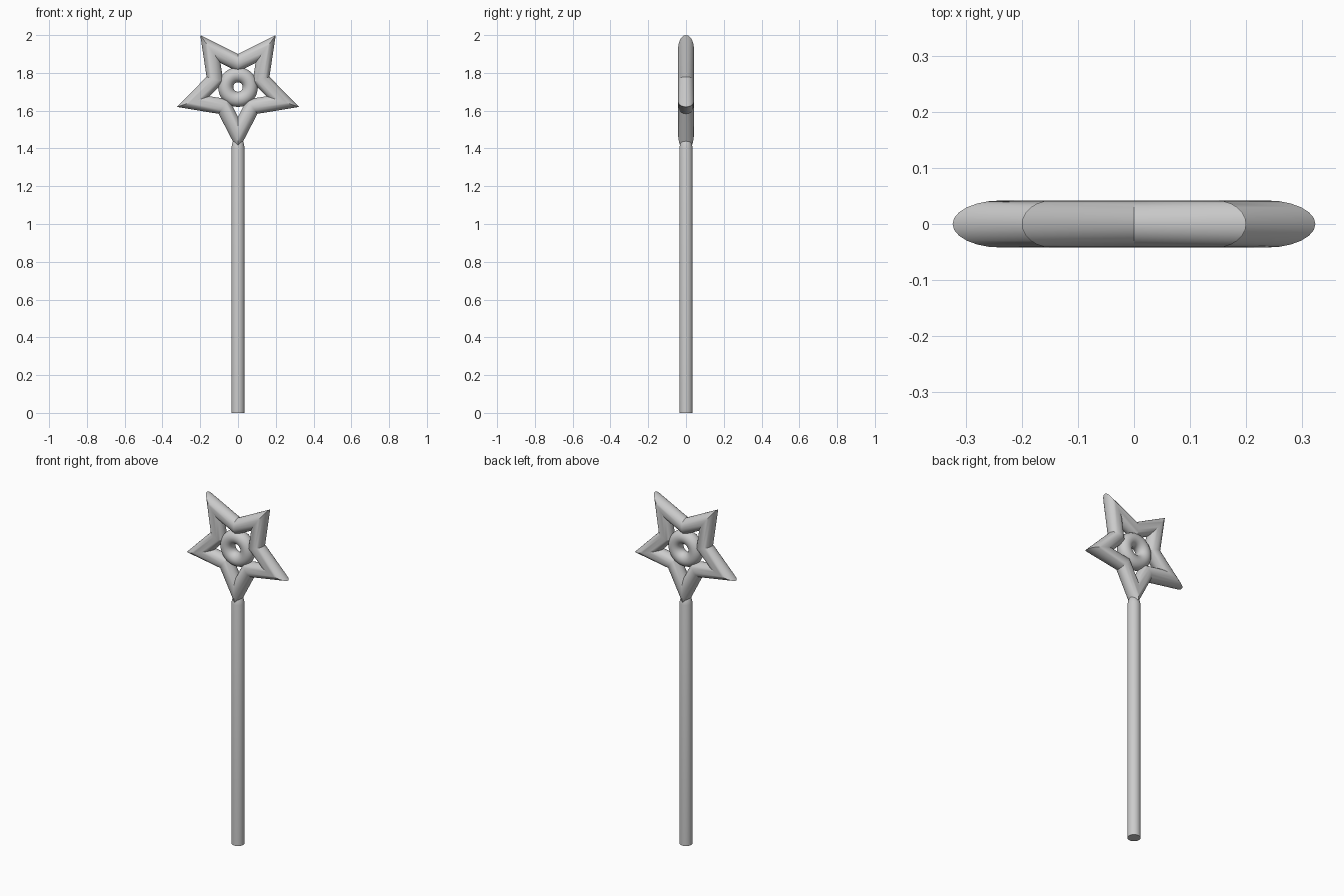
import bpy, bmesh, math

if "Cube" in bpy.data.objects:
    bpy.data.objects.remove(bpy.data.objects["Cube"])

CENTRE_Z = 1.725
grey = bpy.data.materials.new("plain grey")
grey.diffuse_color = (0.6, 0.6, 0.6, 1)
grey.use_nodes = True
grey.node_tree.nodes["Principled BSDF"].inputs["Base Color"].default_value = grey.diffuse_color


def finish(ob, name, angle):
    ob.name = name
    ob.data.materials.append(grey)
    bpy.ops.object.select_all(action='DESELECT')
    ob.select_set(True)
    bpy.context.view_layer.objects.active = ob
    bpy.ops.object.shade_smooth_by_angle(angle=math.radians(angle))


def loft(name, rings, closed, angle):
    """Skin a list of rings; closed joins last to first, otherwise ends are capped."""
    bm = bmesh.new()
    loops = [[bm.verts.new(p) for p in ring] for ring in rings]
    n = len(loops[0])
    for i in range(len(loops) if closed else len(loops) - 1):
        a, b = loops[i], loops[(i + 1) % len(loops)]
        for j in range(n):
            k = (j + 1) % n
            bm.faces.new((a[j], a[k], b[k], b[j]))
    if not closed:
        bm.faces.new(loops[0])
        bm.faces.new(loops[-1])
    bmesh.ops.recalc_face_normals(bm, faces=bm.faces)
    mesh = bpy.data.meshes.new(name)
    bm.to_mesh(mesh)
    bm.free()
    ob = bpy.data.objects.new(name, mesh)
    bpy.context.collection.objects.link(ob)
    finish(ob, name, angle)


# star frame: round tube with mitred corners, one tip pointing down
TIP, NOTCH, TUBE, SIDES = 0.34, 0.175, 0.042, 24
EDGE_DIST = 0.1565          # centre to the outer edge line
rings = []
for i in range(10):
    a = math.radians(-90 + 36 * i)
    r = TIP if i % 2 == 0 else NOTCH
    ring = []
    for j in range(SIDES):
        t = math.tau * j / SIDES
        s = r * (1 + TUBE * (math.cos(t) - 1) / EDGE_DIST)
        ring.append((s * math.cos(a), TUBE * math.sin(t), CENTRE_Z + s * math.sin(a)))
    rings.append(ring)
loft("star_frame", rings, True, 30)

# ring in the middle of the star
bpy.ops.mesh.primitive_torus_add(major_radius=0.065, minor_radius=0.04,
                                 major_segments=48, minor_segments=24,
                                 location=(0, 0, CENTRE_Z),
                                 rotation=(math.pi / 2, 0, 0))
finish(bpy.context.object, "centre_ring", 60)

# handle with a tapered top that holds the star
profile = [(0.035, 0), (0.035, 1.405), (0.027, 1.44), (0.015, 1.455)]
loft("handle", [[(r * math.cos(math.tau * j / 32), r * math.sin(math.tau * j / 32), z)
                 for j in range(32)] for r, z in profile], False, 30)
